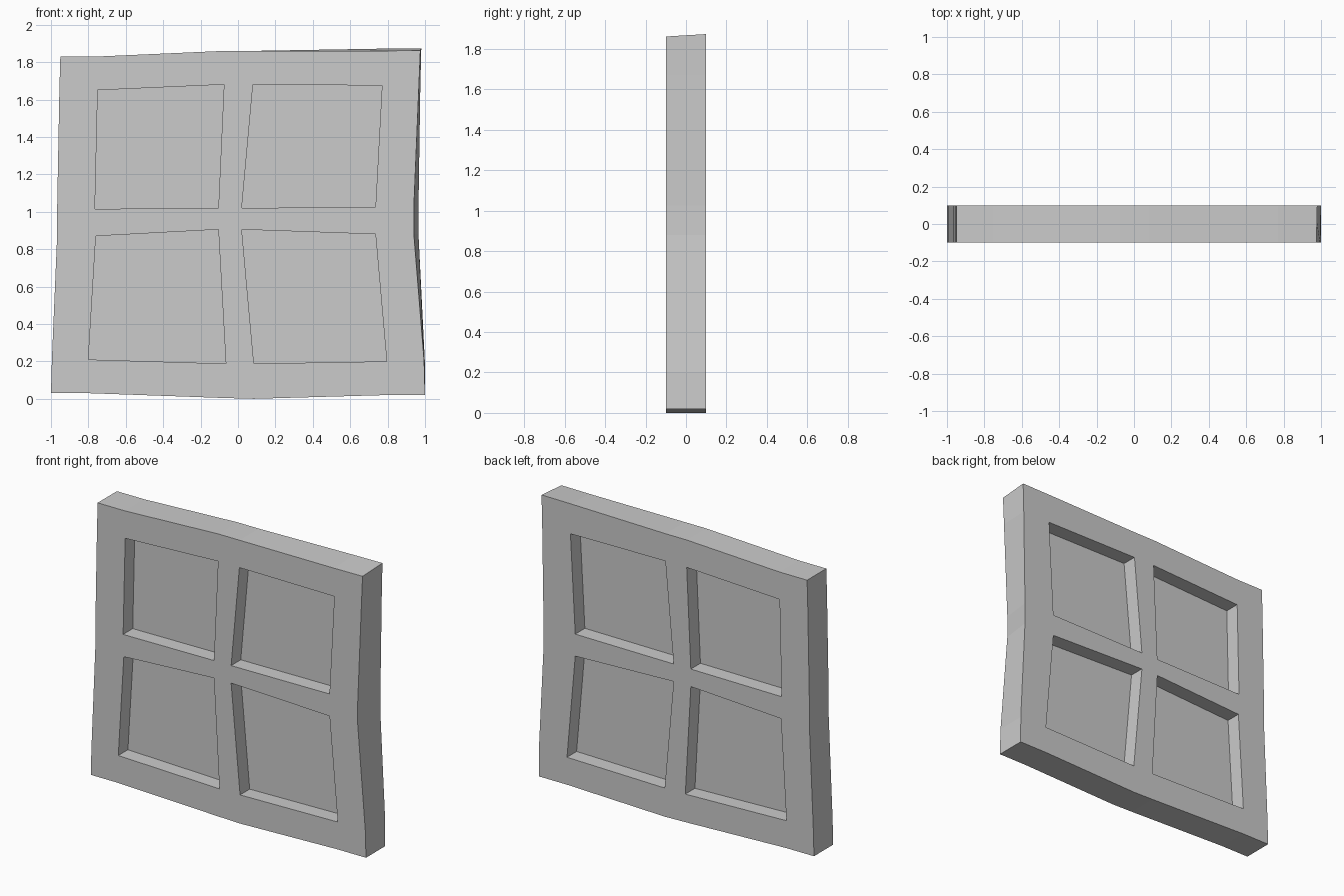
import bpy, bmesh

if "Cube" in bpy.data.objects:
    bpy.data.objects.remove(bpy.data.objects["Cube"])

# Crooked 6 x 6 lattice of the front face: rows bottom to top, columns left to right
X = [[-1.00, -0.80, -0.065, 0.085, 0.795, 1.00],
     [-0.995, -0.80, -0.065, 0.085, 0.795, 0.995],
     [-0.967, -0.76, -0.105, 0.02, 0.735, 0.94],
     [-0.967, -0.765, -0.105, 0.02, 0.735, 0.94],
     [-0.955, -0.75, -0.075, 0.08, 0.77, 0.967],
     [-0.95, -0.75, -0.075, 0.08, 0.77, 0.975]]
Z = [[0.03, 0.03, 0.004, 0.0, 0.02, 0.02],
     [0.21, 0.21, 0.188, 0.188, 0.20, 0.20],
     [0.87, 0.87, 0.905, 0.905, 0.88, 0.88],
     [1.01, 1.015, 1.02, 1.02, 1.025, 1.025],
     [1.65, 1.65, 1.68, 1.68, 1.675, 1.675],
     [1.83, 1.83, 1.86, 1.86, 1.86, 1.862]]
BACK_RIGHT = [0.0, 0.004, 0.025, 0.025, 0.008, 0.005]  # back right edge bulges outward
HALF = 0.1
HOLES = {(1, 1), (1, 3), (3, 1), (3, 3)}


def point(r, c, y):
    t = (y + HALF) / (2 * HALF)
    dx = BACK_RIGHT[r] * t if c == 5 else 0
    dz = 0.012 * t if r == 5 and c > 3 else 0
    return (X[r][c] + dx, y, Z[r][c] + dz)


def make_object(name, bm):
    bmesh.ops.recalc_face_normals(bm, faces=bm.faces[:])
    mesh = bpy.data.meshes.new(name)
    bm.to_mesh(mesh)
    bm.free()
    obj = bpy.data.objects.new(name, mesh)
    bpy.context.collection.objects.link(obj)
    return obj


# Frame with crossing bars: front and back lattices, walls along open borders
bm = bmesh.new()
V = [[[bm.verts.new(point(r, c, y)) for c in range(6)] for r in range(6)]
     for y in (-HALF, HALF)]
solid = {(r, c) for r in range(5) for c in range(5)} - HOLES
for r, c in sorted(solid):
    ring = [(r, c), (r, c + 1), (r + 1, c + 1), (r + 1, c)]
    for side in V:
        bm.faces.new([side[i][j] for i, j in ring])
    neighbours = [(r - 1, c), (r, c + 1), (r + 1, c), (r, c - 1)]
    for k, n in enumerate(neighbours):
        if n not in solid:
            (a, b), (d, e) = ring[k], ring[(k + 1) % 4]
            bm.faces.new([V[0][a][b], V[0][d][e], V[1][d][e], V[1][a][b]])
make_object("window_frame", bm)

# Panes set in the middle of the frame
for r, c in sorted(HOLES):
    bm = bmesh.new()
    bm.faces.new([bm.verts.new(point(i, j, 0.0)) for i, j in
                  [(r, c), (r, c + 1), (r + 1, c + 1), (r + 1, c)]])
    make_object(f"{'lower' if r == 1 else 'upper'}_{'left' if c == 1 else 'right'}_pane", bm)
